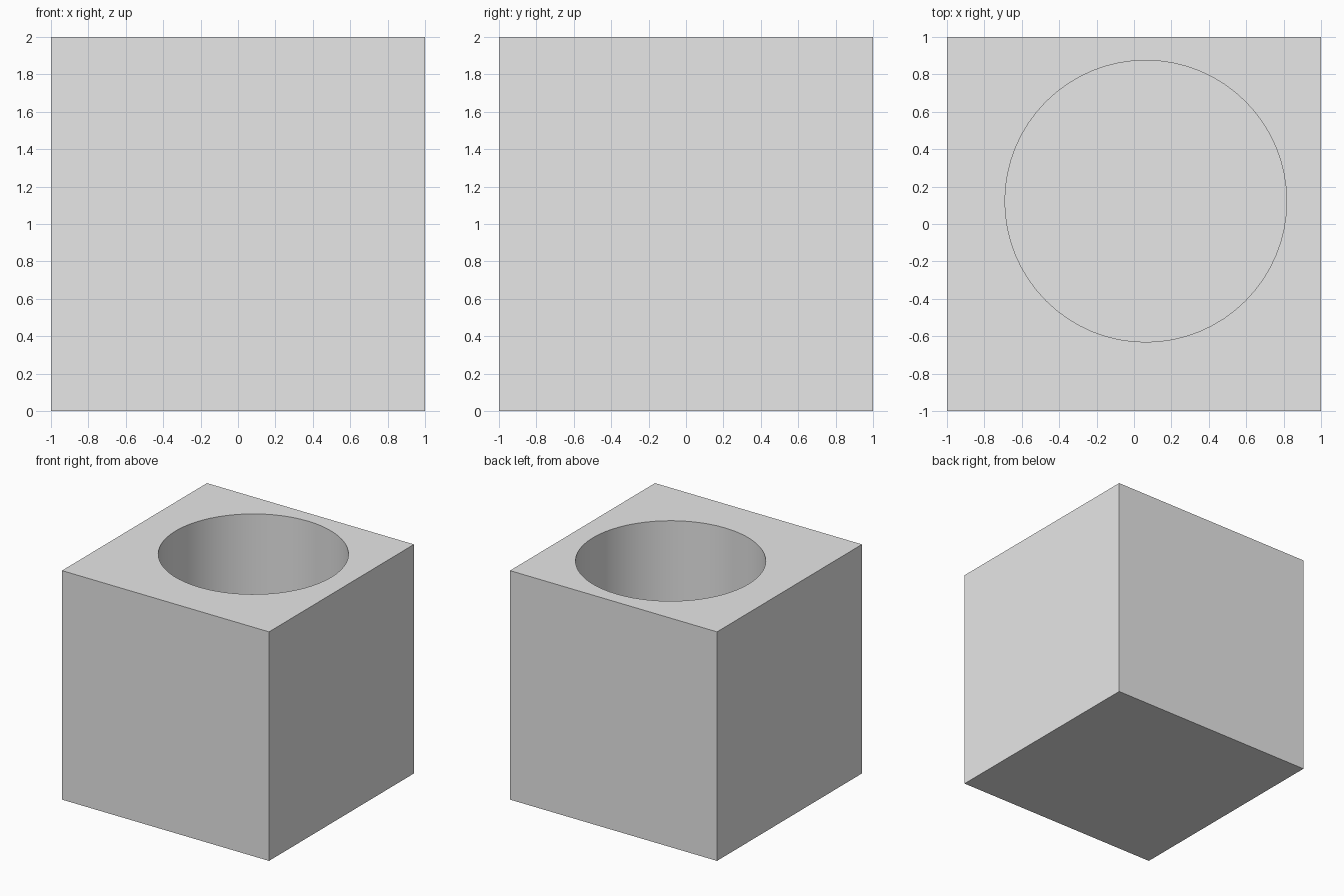
import bpy
import math

SIZE = 2.0
HOLE_CENTRE = (0.063, 0.122)
HOLE_RADIUS = 0.753
FLOOR = 0.25

default = bpy.data.objects.get("Cube")
if default:
    bpy.data.objects.remove(default, do_unlink=True)

# Plain grey material
grey = bpy.data.materials.new("light grey")
grey.use_nodes = True
colour = (0.8, 0.8, 0.8, 1.0)
grey.diffuse_color = colour
grey.node_tree.nodes["Principled BSDF"].inputs["Base Color"].default_value = colour

# Solid block standing on the ground
bpy.ops.mesh.primitive_cube_add(size=SIZE, location=(0, 0, SIZE / 2))
block = bpy.context.object
block.name = "hollowed_block"
block.data.materials.append(grey)

# Round cutter for the off-centre well, open at the top
top = SIZE + 0.2
bpy.ops.mesh.primitive_cylinder_add(
    vertices=64, radius=HOLE_RADIUS, depth=top - FLOOR,
    location=(*HOLE_CENTRE, (top + FLOOR) / 2))
cutter = bpy.context.object
cutter.name = "well_cutter"
cutter.hide_render = True
cutter.data.materials.append(grey)

# Cut the well, then drop the cutter
well = block.modifiers.new("well", 'BOOLEAN')
well.operation = 'DIFFERENCE'
well.solver = 'EXACT'
well.object = cutter
bpy.ops.object.select_all(action='DESELECT')
block.select_set(True)
bpy.context.view_layer.objects.active = block
bpy.ops.object.modifier_apply(modifier=well.name)
bpy.data.objects.remove(cutter, do_unlink=True)

# Smooth well wall with crisp rims and corners
bpy.ops.object.shade_smooth_by_angle(angle=math.radians(30))
